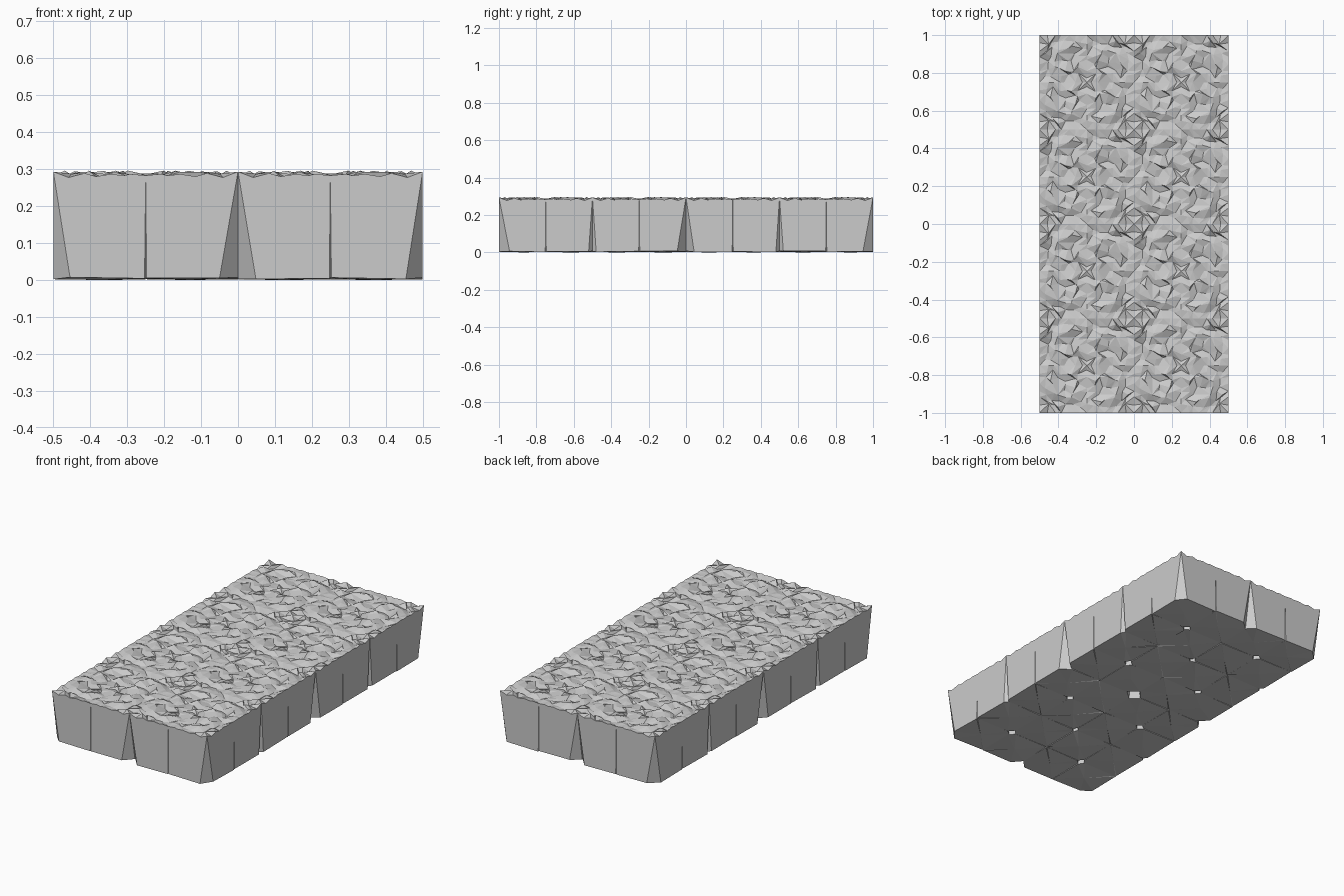
import bpy, bmesh, random
from mathutils import Vector, Matrix
from math import pi

if "Cube" in bpy.data.objects:
    bpy.data.objects.remove(bpy.data.objects["Cube"])

random.seed(11)
N = 7            # facets per tile side
T = 0.25         # tile size
STEP = T / N
TOP = 0.284

# One rough tile top; its edges are mirrored so quarter turned copies fit together
pts = {}
for i in range(N + 1):
    for j in range(N + 1):
        edge_x, edge_y = i in (0, N), j in (0, N)
        dx = 0 if edge_x else random.uniform(-.38, .38) * STEP
        dy = 0 if edge_y else random.uniform(-.38, .38) * STEP
        amp = 0.006 if edge_x or edge_y else 0.014
        pts[i, j] = Vector((i * STEP + dx, j * STEP + dy,
                            TOP + random.uniform(-amp, amp)))
for k in range(N + 1):
    a, b = pts[k, 0], pts[N, k]
    pts[0, k] = Vector((0, a.x, a.z))
    pts[k, N] = Vector((b.y, T, b.z))
pts[0, 0].z = 0.294
pts[N, N].z = 0.288
pts[0, N].z = pts[N, 0].z = 0.284
flips = {(i, j): random.random() < .5 for i in range(N) for j in range(N)}


def chamfer(p):
    """Width of the cut at a bottom corner, from its place in the grid."""
    gx, gy = round(p.x / T), round(p.y / T)
    if gx % 2 == 0 and gy % 4 == 0:
        return 0.05
    if gx % 2 == 0 and gy % 2 == 0:
        return 0.02
    if gx % 2 and gy % 2:
        return 0.026
    return 0.003


def add_tile(bm, corner, turns):
    """Closed stone: rough top, four walls, tapered corner cuts, base."""
    mat = Matrix.Translation(corner) @ Matrix.Rotation(turns * pi / 2, 4, 'Z')
    v = {k: bm.verts.new(mat @ p) for k, p in pts.items()}
    for i in range(N):
        for j in range(N):
            a, b, c, d = v[i, j], v[i+1, j], v[i+1, j+1], v[i, j+1]
            tris = ((a, b, c), (a, c, d)) if flips[i, j] else ((a, b, d), (b, c, d))
            for t in tris:
                bm.faces.new(t)
    # top edges, anticlockwise
    sides = [[v[k, 0] for k in range(N + 1)],
             [v[N, k] for k in range(N + 1)],
             [v[N - k, N] for k in range(N + 1)],
             [v[0, N - k] for k in range(N + 1)]]
    feet = []
    for s in sides:
        p, q = s[0].co, s[-1].co
        d = (q - p)
        d.z = 0
        d.normalize()
        pair = []
        for base, sign in ((p, 1), (q, -1)):
            f = base + d * sign * chamfer(base) * random.uniform(.85, 1.15)
            f.z = random.uniform(0.002, 0.009)
            pair.append(bm.verts.new(f))
        feet.append(pair)
        bm.faces.new([pair[0], pair[1]] + s[::-1])
    for k in range(4):
        bm.faces.new((sides[k][-1], feet[k][1], feet[(k + 1) % 4][0]))
    # base fan with a slightly lower middle
    ring = [f for pair in feet for f in pair]
    mid = sum((f.co for f in ring), Vector()) / 8
    mid.z = 0.001
    hub = bm.verts.new(mid)
    for k in range(8):
        bm.faces.new((hub, ring[(k + 1) % 8], ring[k]))


# Slab of 4 x 8 tiles, turned in pinwheels round every second grid point
bm = bmesh.new()
for i in range(-2, 2):
    for j in range(-4, 4):
        turns = {(0, 0): 0, (1, 0): 1, (1, 1): 2, (0, 1): 3}[i % 2, j % 2]
        add_tile(bm, Vector(((i + i % 2) * T, (j + j % 2) * T, 0)), turns)
low = min(p.co.z for p in bm.verts)
bmesh.ops.translate(bm, verts=bm.verts, vec=(0, 0, -low))
mesh = bpy.data.meshes.new("rough_stone_slab")
bm.to_mesh(mesh)
bm.free()
slab = bpy.data.objects.new("rough_stone_slab", mesh)
bpy.context.collection.objects.link(slab)
